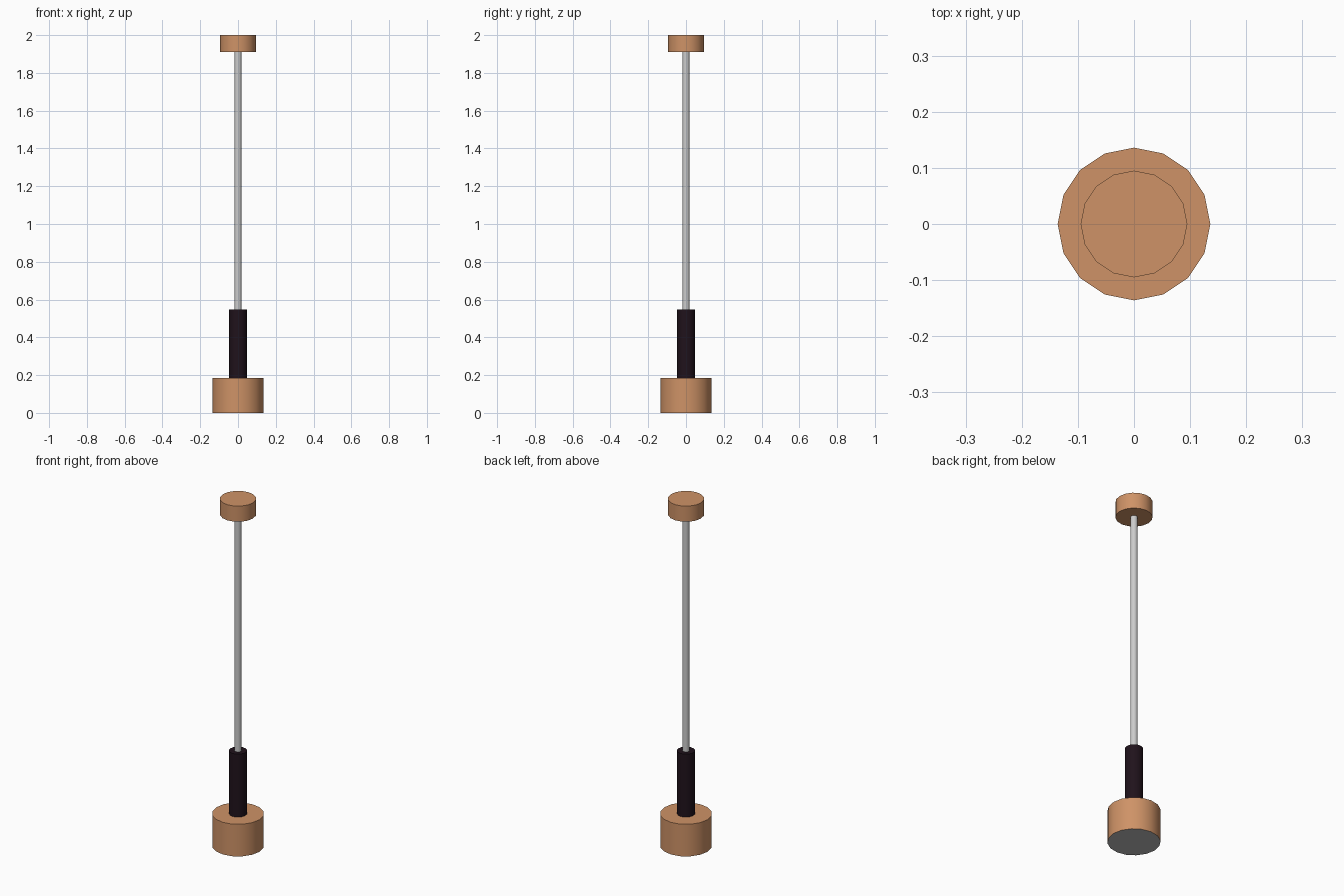
import bpy, math

if "Cube" in bpy.data.objects:
    bpy.data.objects.remove(bpy.data.objects["Cube"])


def material(name, color):
    m = bpy.data.materials.new(name)
    m.diffuse_color = (*color, 1)
    m.use_nodes = True
    m.node_tree.nodes["Principled BSDF"].inputs["Base Color"].default_value = m.diffuse_color
    return m


def cylinder(name, radius, z0, z1, mat=None):
    bpy.ops.mesh.primitive_cylinder_add(vertices=16, radius=radius, depth=z1 - z0,
                                        location=(0, 0, (z0 + z1) / 2))
    ob = bpy.context.object
    ob.name = name
    if mat:
        ob.data.materials.append(mat)
    bpy.ops.object.shade_smooth_by_angle(angle=math.radians(35))
    return ob


copper = material("copper", (0.62, 0.29, 0.135))
black = material("dark_grip", (0.014, 0.006, 0.011))
grey = material("grey_pad", (0.5, 0.5, 0.5))

# Weighted base with a grey underside
base = cylinder("base", 0.136, 0, 0.185, copper)
base.data.materials.append(grey)
for face in base.data.polygons:
    if face.normal.z < -0.9:
        face.material_index = 1

# Dark sleeve, thin metal rod and top cap
cylinder("sleeve", 0.047, 0.185, 0.548, black)
cylinder("rod", 0.019, 0.548, 1.91)
cylinder("top_cap", 0.095, 1.91, 2.0, copper)
